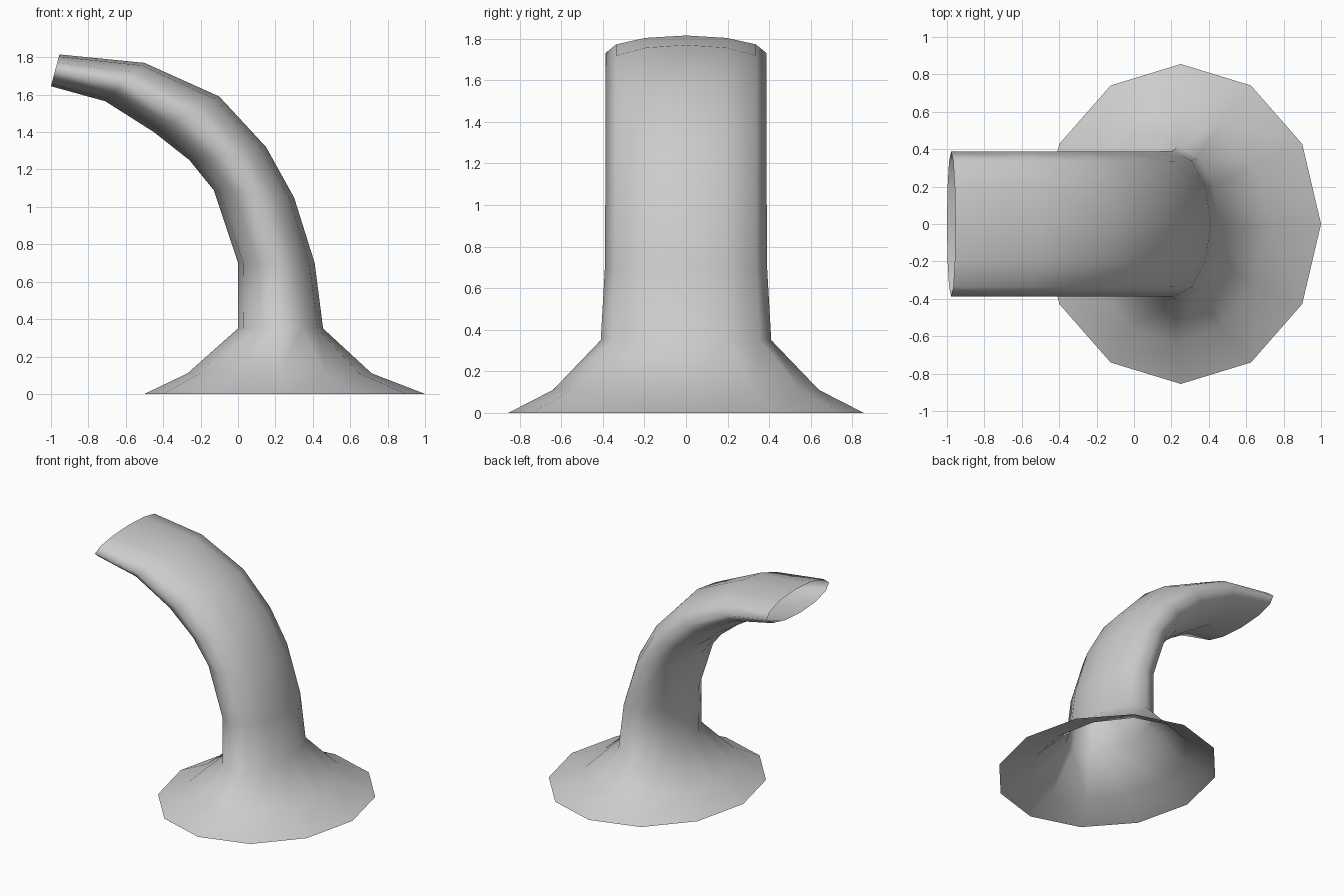
import bpy, bmesh
from math import cos, sin, pi
from mathutils import Vector

if "Cube" in bpy.data.objects:
    bpy.data.objects.remove(bpy.data.objects["Cube"])

SIDES = 12

# Each ring: inner point (x, z), outer point (x, z), half depth in y
RINGS = [
    ((-0.50, 0.00), (1.00, 0.00), 0.855),    # flared foot
    ((-0.27, 0.11), (0.715, 0.11), 0.64),
    ((0.00, 0.35), (0.455, 0.35), 0.41),     # neck
    ((0.00, 0.70), (0.41, 0.70), 0.39),
    ((-0.13, 1.09), (0.30, 1.05), 0.388),    # bend
    ((-0.26, 1.25), (0.15, 1.32), 0.388),
    ((-0.45, 1.40), (-0.10, 1.59), 0.388),
    ((-0.71, 1.565), (-0.50, 1.77), 0.388),
    ((-1.00, 1.645), (-0.955, 1.815), 0.388),  # open mouth
]


def add_ring(bm, inner, outer, depth):
    a = Vector((inner[0], 0, inner[1]))
    b = Vector((outer[0], 0, outer[1]))
    mid, half = (a + b) / 2, (b - a) / 2
    side = Vector((0, depth, 0))
    angles = [2 * pi * i / SIDES for i in range(SIDES)]
    return [bm.verts.new(mid + half * cos(t) + side * sin(t)) for t in angles]


# Curved spout: open tube lofted through the elliptical rings
bm = bmesh.new()
rings = [add_ring(bm, *r) for r in RINGS]
for low, high in zip(rings, rings[1:]):
    for i in range(SIDES):
        j = (i + 1) % SIDES
        bm.faces.new((low[i], low[j], high[j], high[i])).smooth = True

mesh = bpy.data.meshes.new("curved_spout")
bm.to_mesh(mesh)
bm.free()
bpy.context.collection.objects.link(bpy.data.objects.new("curved_spout", mesh))
